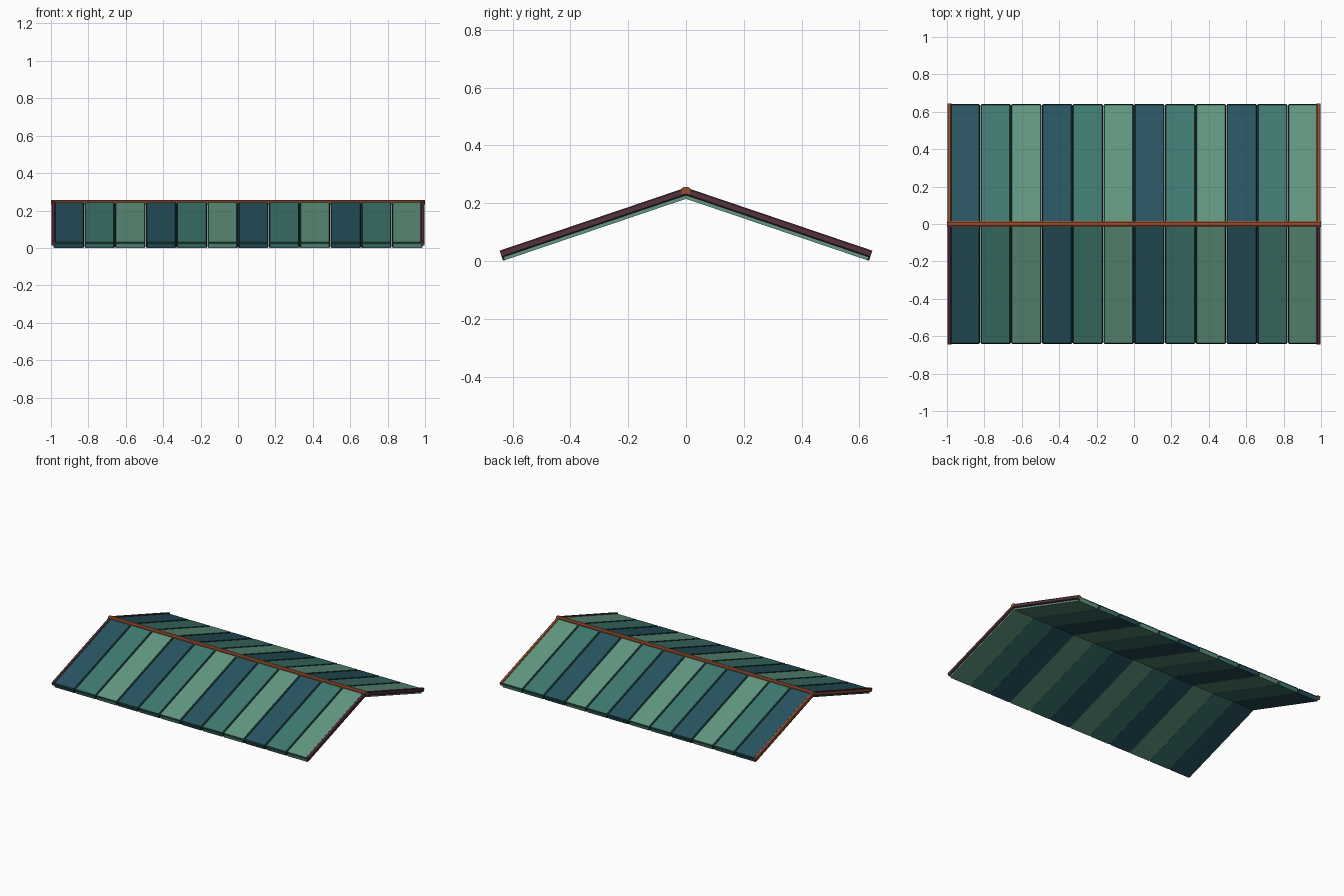
import bpy, bmesh, math

cube = bpy.data.objects.get("Cube")
if cube:
    bpy.data.objects.remove(cube)


def material(name, rgb):
    def lin(c):
        c /= 255
        return c / 12.92 if c < 0.04 else ((c + 0.055) / 1.055) ** 2.4
    col = (*[lin(c) for c in rgb], 1)
    m = bpy.data.materials.new(name)
    m.use_nodes = True
    m.diffuse_color = col
    bsdf = m.node_tree.nodes["Principled BSDF"]
    bsdf.inputs["Base Color"].default_value = col
    bsdf.inputs["Roughness"].default_value = 0.8
    return m


blue = material("deep blue", (39, 84, 96))
teal = material("teal", (62, 121, 112))
green = material("pale green", (97, 151, 128))
seam = material("dark seam", (25, 56, 54))
copper = material("copper", (150, 80, 48))
plum = material("plum", (84, 50, 62))

ANGLE = math.radians(18.7)
LENGTH = 0.668     # underside length of one slope
RIDGE = 0.215      # underside height at the ridge


def slope_profile(low, high, overhang=0.0):
    """Mitred section of one slope, between two heights above its underside."""
    def eave(t):
        s = LENGTH + overhang
        return (s * math.cos(ANGLE) + t * math.sin(ANGLE),
                RIDGE - s * math.sin(ANGLE) + t * math.cos(ANGLE))
    def top(t):
        return (0.0, RIDGE + t / math.cos(ANGLE))
    return [top(low), eave(low), eave(high), top(high)]


def prism(profile, x0, x1, side=1):
    """Extrude a y-z profile along x."""
    bm = bmesh.new()
    face = bm.faces.new([bm.verts.new((x0, side * y, z)) for y, z in profile])
    ext = bmesh.ops.extrude_face_region(bm, geom=[face])["geom"]
    verts = [v for v in ext if isinstance(v, bmesh.types.BMVert)]
    bmesh.ops.translate(bm, verts=verts, vec=(x1 - x0, 0, 0))
    bmesh.ops.recalc_face_normals(bm, faces=bm.faces)
    return bm


def finish(bm, name, mats):
    me = bpy.data.meshes.new(name)
    bm.normal_update()
    bm.to_mesh(me)
    bm.free()
    for m in mats:
        me.materials.append(m)
    ob = bpy.data.objects.new(name, me)
    bpy.context.collection.objects.link(ob)
    return ob


def is_upper(edge):
    """Upper side edges and eave edges, leaving the underside and mitre sharp."""
    a, b = (v.co for v in edge.verts)
    mitre = abs(a.y) < 0.001 and abs(b.y) < 0.001
    def above(p):
        return p.z - (RIDGE - abs(p.y) * math.tan(ANGLE)) > 0.01
    return not mitre and (above(a) or above(b))


COUNT = 12
HALF = 0.987
width = 2 * HALF / COUNT

for side, label in ((-1, "front"), (1, "back")):
    # Roof panels with dark bevelled rims
    for i in range(COUNT):
        x = -HALF + i * width
        bm = prism(slope_profile(0, 0.031), x + 0.0008, x + width - 0.0008, side)
        rim = bmesh.ops.bevel(bm, geom=[e for e in bm.edges if is_upper(e)],
                              offset=0.006, segments=1, affect='EDGES')
        for f in rim["faces"]:
            f.material_index = 1
        finish(bm, f"{label}_panel_{i + 1}", [(blue, teal, green)[i % 3], seam])

    # Gable trims
    for end, hand in ((-1, "right"), (1, "left")):
        bm = prism(slope_profile(0.012, 0.037), end * 0.977, end * 0.998, side)
        bmesh.ops.bevel(bm, geom=[e for e in bm.edges
                                  if abs(e.verts[0].co.x - e.verts[1].co.x) < 0.001
                                  and abs(e.verts[0].co.y - e.verts[1].co.y) > 0.1],
                        offset=0.004, segments=1, affect='EDGES')
        bm.normal_update()
        for f in bm.faces:
            f.material_index = int(f.normal.x > 0.5 or f.normal.y < -0.15)
        finish(bm, f"{label}_{hand}_gable_trim", [copper, plum])

# Ridge cap
cap = [(-0.016, 0.232), (0.016, 0.232), (0.016, 0.25), (0.008, 0.256),
       (-0.008, 0.256), (-0.016, 0.25)]
finish(prism(cap, -1, 1), "ridge_cap", [copper])
